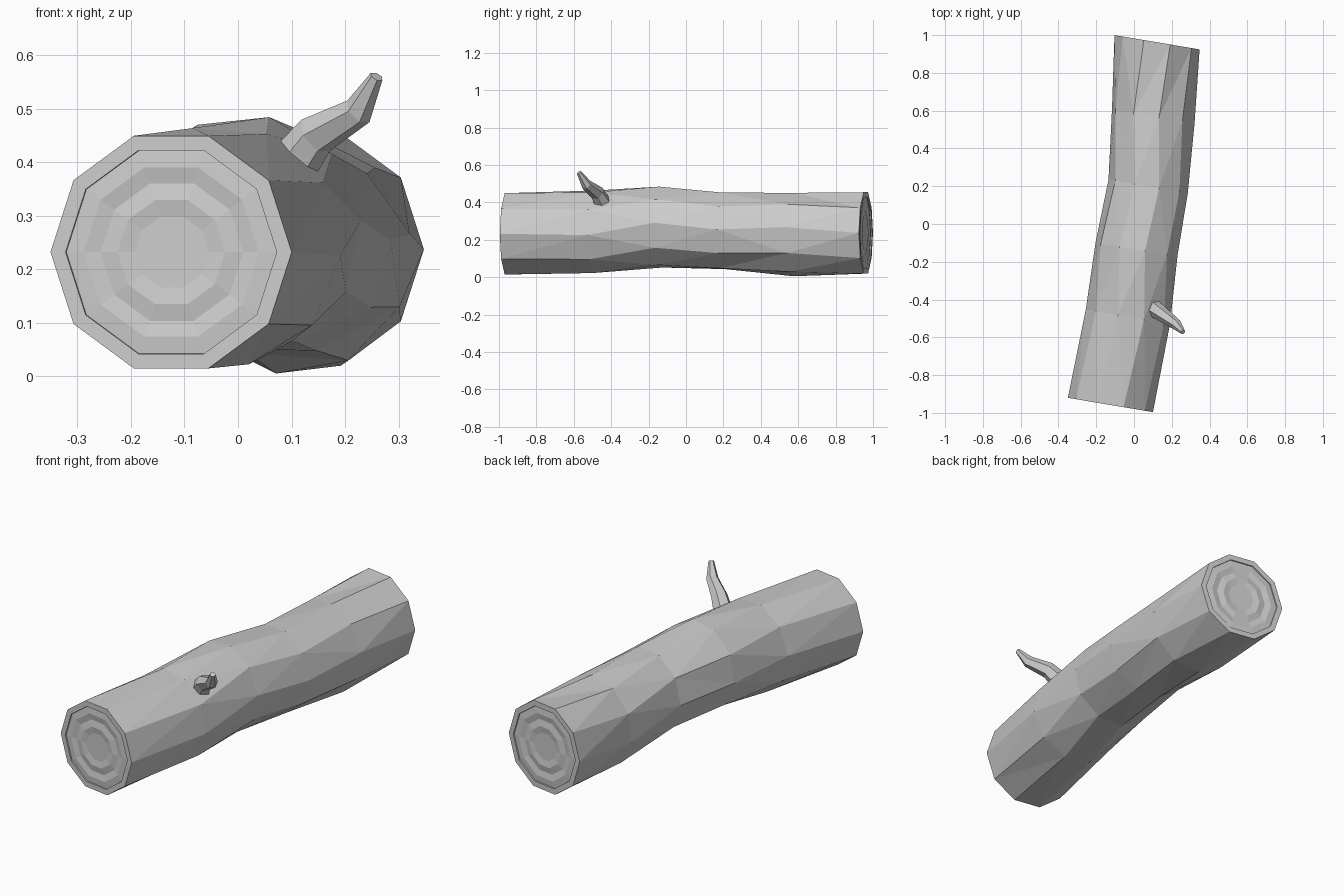
import bpy, bmesh, math
from mathutils import Vector

if "Cube" in bpy.data.objects:
    bpy.data.objects.remove(bpy.data.objects["Cube"])

TILT = math.radians(9.5)
SIDE = Vector((math.cos(TILT), -math.sin(TILT), 0))   # ring's horizontal axis
AXIS = Vector((math.sin(TILT), math.cos(TILT), 0))    # ring's normal
UP = Vector((0, 0, 1))


def ring(bm, center, r, twist=0, n=10, u=SIDE, v=UP):
    angles = [math.radians(twist) + 2 * math.pi * i / n for i in range(n)]
    return [bm.verts.new(Vector(center) + r * (math.cos(a) * u + math.sin(a) * v))
            for a in angles]


def bridge(bm, a, b):
    n = len(a)
    return [bm.faces.new((a[i], a[(i + 1) % n], b[(i + 1) % n], b[i])) for i in range(n)]


def finish(bm, name):
    bmesh.ops.recalc_face_normals(bm, faces=bm.faces)
    me = bpy.data.meshes.new(name)
    bm.to_mesh(me)
    bm.free()
    ob = bpy.data.objects.new(name, me)
    bpy.context.collection.objects.link(ob)


# Log trunk: ten-sided twisted rings along a bent axis (center, radius, twist)
sections = [
    ((-.125, -.958, .232), .2285, 0),
    ((-.032, -.49, .243), .227, -4.5),
    ((.013, -.135, .268), .221, 6),
    ((.075, .2, .248), .213, 2),
    ((.102, .57, .228), .225, 10),
    ((.122, .962, .237), .2285, 0),
]
bm = bmesh.new()
loops = [ring(bm, *s) for s in sections]
bark = []
for a, b in zip(loops, loops[1:]):
    bark += bridge(bm, a, b)
bmesh.ops.triangulate(bm, faces=bark, quad_method='SHORT_EDGE')

# Sawn ends: bark rim, then rippled growth rings (radius, depth)
growth = [(.2, 0), (.1995, .006), (.166, .003), (.135, .009), (.102, .003), (.07, .008)]
for loop, s, sign in ((loops[0], sections[0], 1), (loops[-1], sections[-1], -1)):
    for r, d in growth:
        nxt = ring(bm, Vector(s[0]) + AXIS * d * sign, r)
        bridge(bm, loop, nxt)
        loop = nxt
    bm.faces.new(loop)
finish(bm, "log")

# Branch stub: tapered bent twig rooted inside the log
path = [Vector(p) for p in ((.07, -.425, .36), (.11, -.45, .405), (.145, -.475, .45),
                            (.225, -.533, .495), (.259, -.572, .56))]
widths = [.05, .046, .04, .029, .013]
bm = bmesh.new()
loops = []
for i, (p, w) in enumerate(zip(path, widths)):
    t = (path[min(i + 1, len(path) - 1)] - path[max(i - 1, 0)]).normalized()
    u = t.cross(UP).normalized()
    loops.append(ring(bm, p, w, 0, 6, u, u.cross(t)))
for a, b in zip(loops, loops[1:]):
    bridge(bm, a, b)
bm.faces.new(loops[0])
bm.faces.new(loops[-1])
finish(bm, "branch_stub")
